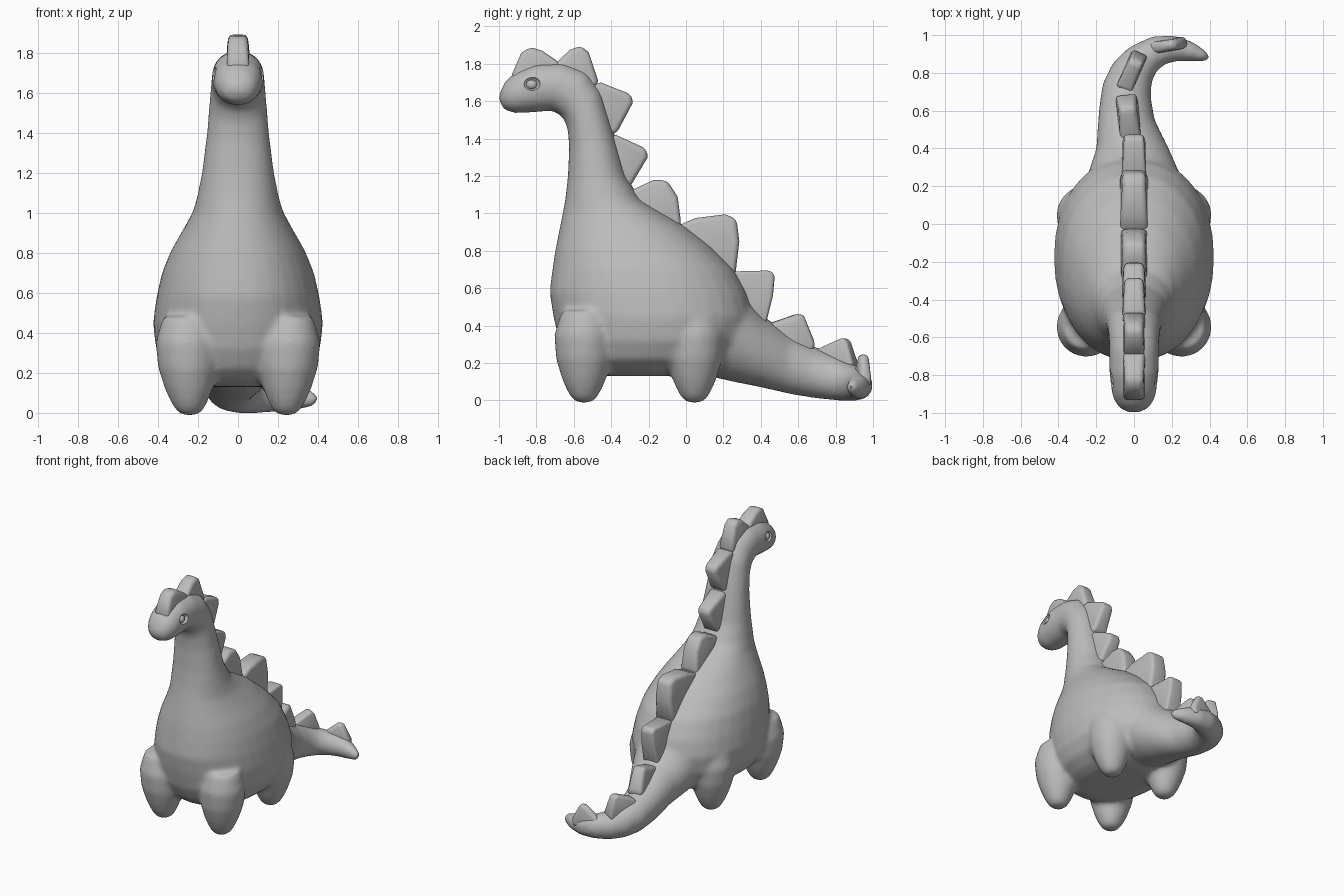
import bpy
import bmesh
from math import cos, sin, pi, radians
from mathutils import Vector, Matrix

if "Cube" in bpy.data.objects:
    bpy.data.objects.remove(bpy.data.objects["Cube"], do_unlink=True)

GREY = (0.5, 0.5, 0.5, 1.0)
skin = bpy.data.materials.new("grey")
skin.use_nodes = True
skin.diffuse_color = GREY
skin.node_tree.nodes["Principled BSDF"].inputs["Base Color"].default_value = GREY


def finish(bm, name):
    bmesh.ops.recalc_face_normals(bm, faces=bm.faces)
    mesh = bpy.data.meshes.new(name)
    bm.to_mesh(mesh)
    bm.free()
    mesh.materials.append(skin)
    obj = bpy.data.objects.new(name, mesh)
    bpy.context.collection.objects.link(obj)
    return obj


def activate(obj):
    bpy.ops.object.select_all(action='DESELECT')
    obj.select_set(True)
    bpy.context.view_layer.objects.active = obj


def apply_and_smooth(obj, angle):
    activate(obj)
    for name in [m.name for m in obj.modifiers]:
        bpy.ops.object.modifier_apply(modifier=name)
    bpy.ops.object.shade_smooth_by_angle(angle=radians(angle))


def loft(bm, sections, power=1.0, n=32):
    """Skin closed rings; each section is (centre, half axis, half axis)."""
    rings = []
    for c, a, b in sections:
        ring = []
        for i in range(n):
            t = 2 * pi * i / n
            u, v = [abs(f) ** power * (1 if f > 0 else -1) for f in (cos(t), sin(t))]
            ring.append(bm.verts.new(c + a * u + b * v))
        rings.append(ring)
    for r, s in zip(rings, rings[1:]):
        for i in range(n):
            j = (i + 1) % n
            bm.faces.new((r[i], r[j], s[j], s[i]))
    bm.faces.new(rings[0])
    bm.faces.new(rings[-1][::-1])


# Head, neck and trunk: back (y, z), front (y, z), half width
trunk = [
    (-1.0, 1.64, -1.0, 1.60, .03), (-.965, 1.71, -.975, 1.555, .085),
    (-.90, 1.765, -.92, 1.535, .115), (-.80, 1.805, -.81, 1.54, .13),
    (-.66, 1.81, -.71, 1.55, .13), (-.53, 1.76, -.655, 1.51, .135),
    (-.45, 1.65, -.632, 1.45, .143), (-.39, 1.45, -.625, 1.35, .155),
    (-.32, 1.2, -.632, 1.2, .18), (-.24, 1.07, -.645, 1.08, .205),
    (-.12, 1.0, -.66, 1.0, .228), (0, .93, -.68, .9, .275),
    (.14, .82, -.70, .8, .335), (.26, .7, -.715, .7, .38),
    (.33, .57, -.73, .58, .408), (.36, .45, -.71, .45, .425),
    (.34, .32, -.68, .32, .41), (.26, .22, -.63, .22, .36),
    (.16, .16, -.56, .16, .28), (.06, .13, -.48, .13, .2),
]
bm = bmesh.new()
sections = []
for yb, zb, yf, zf, w in trunk:
    back, front = Vector((0, yb, zb)), Vector((0, yf, zf))
    sections.append(((back + front) / 2, Vector((w, 0, 0)), (back - front) / 2))
loft(bm, sections, power=.93)

# Curling tail: right edge (x, y), left edge (x, y), top, bottom
tail = [
    (-.28, .12, .28, .12, .72, .13), (-.25, .25, .25, .25, .62, .1),
    (-.2, .4, .185, .4, .46, .07), (-.187, .6, .11, .55, .34, .03),
    (-.168, .74, .09, .67, .28, .01), (-.115, .85, .095, .75, .24, 0),
    (-.03, .935, .12, .81, .2, -.003), (.09, .993, .165, .845, .175, 0),
    (.21, 1.0, .23, .862, .155, .005), (.31, .967, .3, .862, .135, .015),
    (.38, .92, .37, .858, .11, .03), (.405, .89, .395, .865, .085, .05),
]
sections = []
for xr, yr, xl, yl, top, low in tail:
    right, left = Vector((xr, yr, 0)), Vector((xl, yl, 0))
    mid = (right + left) / 2 + Vector((0, 0, (top + low) / 2))
    sections.append((mid, (left - right) / 2, Vector((0, 0, (top - low) / 2))))
loft(bm, sections)

# Four stubby legs: height, radius, tilt amount
leg = [(-.012, .04), (.015, .07), (.06, .095), (.12, .12), (.22, .15), (.35, .16), (.48, .12)]
for side in (-1, 1):
    for y in (-.545, .045):
        loft(bm, [(Vector((side * (.242 + z * .03), y, z)), Vector((r, 0, 0)),
                   Vector((0, r, 0))) for z, r in leg])

# Fuse the masses into one soft skin
body = finish(bm, "body")
remesh = body.modifiers.new("fuse", 'REMESH')
remesh.mode = 'VOXEL'
remesh.voxel_size = .016
soften = body.modifiers.new("soften", 'SMOOTH')
soften.factor = .5
soften.iterations = 14


def ellipsoid(name, centre, radii):
    b = bmesh.new()
    bmesh.ops.create_uvsphere(b, u_segments=20, v_segments=12, radius=1,
                              matrix=Matrix.Translation(centre) @ Matrix.Diagonal((*radii, 1)))
    return finish(b, name)


# Eye sockets with small eyeballs
cutters = []
for side, label in ((1, "left"), (-1, "right")):
    cutter = ellipsoid("socket_cutter", (side * .13, -.825, 1.695), (.035, .046, .038))
    cutter.hide_render = True
    cut = body.modifiers.new("socket", 'BOOLEAN')
    cut.operation = 'DIFFERENCE'
    cut.object = cutter
    cutters.append(cutter)
    eye = ellipsoid(label + "_eye", (side * .098, -.825, 1.688), (.024, .03, .026))
    apply_and_smooth(eye, 60)
apply_and_smooth(body, 35)
for cutter in cutters:
    bpy.data.objects.remove(cutter, do_unlink=True)


def plate(name, outline, half, origin=(0, 0), yaw=0):
    """Rounded back plate from a side outline of (along, z) points."""
    pts = [Vector(p) for p in outline]
    d = (pts[-1] - pts[0]).normalized()
    inward = Vector((d.y, -d.x)) * .06
    base = pts[0]
    pts = [pts[0] + inward] + pts + [pts[-1] + inward]
    height = max((p - base).dot(-inward.normalized()) for p in pts)
    b = bmesh.new()
    walls = []
    for side in (-1, 1):
        row = []
        for p in pts:
            rise = max(0, (p - base).dot(-inward.normalized())) / height
            row.append(b.verts.new((side * half * (1 - .22 * rise), p.x, p.y)))
        walls.append(row)
        b.faces.new(row)
    n = len(pts)
    for i in range(n):
        j = (i + 1) % n
        b.faces.new((walls[0][i], walls[0][j], walls[1][j], walls[1][i]))
    obj = finish(b, name)
    obj.location = (*origin, 0)
    obj.rotation_euler.z = radians(yaw)
    bevel = obj.modifiers.new("round", 'BEVEL')
    bevel.width = .026
    bevel.segments = 3
    bevel.limit_method = 'ANGLE'
    bevel.angle_limit = radians(40)
    apply_and_smooth(obj, 50)


# Row of plates from brow to tail
plate("brow_plate", [(-.93, 1.745), (-.88, 1.86), (-.83, 1.89), (-.77, 1.87), (-.68, 1.81)], .06)
plate("crown_plate", [(-.70, 1.80), (-.62, 1.875), (-.56, 1.897), (-.52, 1.86), (-.47, 1.71)], .06)
plate("upper_neck_plate", [(-.455, 1.70), (-.29, 1.635), (-.285, 1.59), (-.37, 1.43)], .062)
plate("mid_neck_plate", [(-.375, 1.42), (-.21, 1.345), (-.205, 1.30), (-.30, 1.14)], .066)
plate("shoulder_plate", [(-.30, 1.12), (-.17, 1.18), (-.10, 1.175), (-.045, 1.09), (-.025, .94)], .072)
plate("mid_back_plate", [(-.03, .94), (.05, .975), (.21, .995), (.27, .97), (.285, .85), (.265, .68)], .076)
plate("hip_plate", [(.26, .69), (.45, .695), (.475, .67), (.465, .56), (.43, .42)], .066)
plate("rump_plate", [(-.13, .41), (.035, .467), (.06, .45), (.12, .30)], .058, (-.03, .57), 6)
plate("tail_plate", [(-.11, .275), (.03, .335), (.06, .32), (.1, .2)], .045, (-.008, .815), -24)
plate("tail_tip_plate", [(-.1, .16), (0, .245), (.04, .25), (.1, .13)], .034, (.18, .945), -80)
